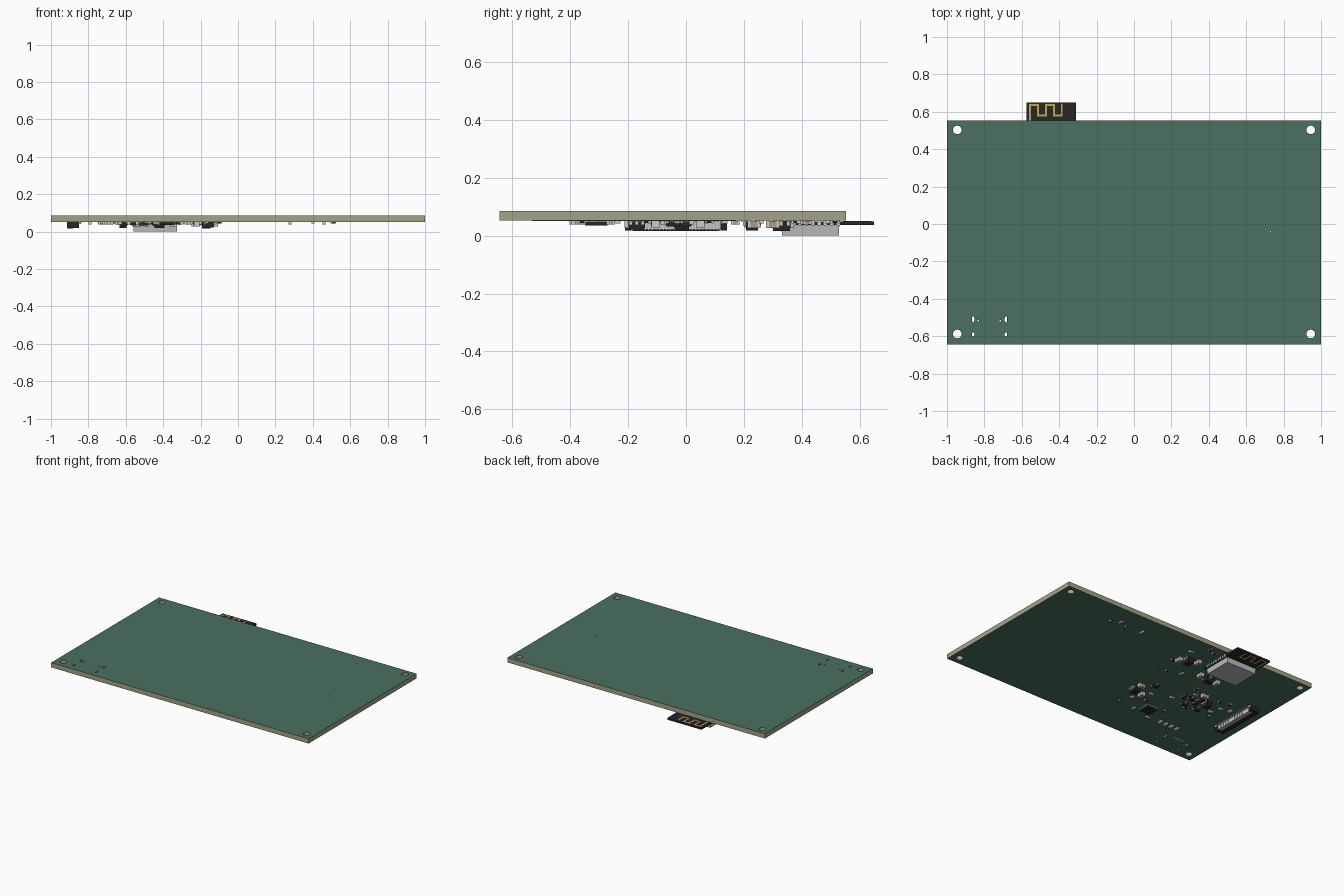
import bpy, bmesh, math
from mathutils import Matrix, Vector

if "Cube" in bpy.data.objects:
    bpy.data.objects.remove(bpy.data.objects["Cube"])

ZB, ZT = 0.052, 0.085          # underside and top of the board
COL = dict(green=(.07, .16, .12), edge=(.36, .37, .25), dark=(.02, .02, .022),
           metal=(.6, .6, .58), tan=(.42, .33, .24), gold=(.55, .4, .09),
           shell=(.5, .5, .5), ink=(.11, .2, .16))
MAT = {}
for key, c in COL.items():
    MAT[key] = bpy.data.materials.new(key)
    MAT[key].diffuse_color = (*c, 1)
KEYS = list(COL)


def finish(name, bm, loc=(0, 0, 0), rot=0):
    bmesh.ops.recalc_face_normals(bm, faces=bm.faces)
    me = bpy.data.meshes.new(name)
    bm.to_mesh(me)
    bm.free()
    for k in KEYS:
        me.materials.append(MAT[k])
    ob = bpy.data.objects.new(name, me)
    ob.location = loc
    ob.rotation_euler.z = math.radians(rot)
    bpy.context.collection.objects.link(ob)
    return ob


def add_box(bm, x, y, z0, z1, sx, sy, mat, taper=1):
    """Box between z0 and z1; taper shrinks the lower face."""
    vs = bmesh.ops.create_cube(bm, size=1)['verts']
    for v in vs:
        k = taper if v.co.z < 0 else 1
        v.co = Vector((x + v.co.x * sx * k, y + v.co.y * sy * k, z1 if v.co.z > 0 else z0))
    for f in {f for v in vs for f in v.link_faces}:
        f.material_index = KEYS.index(mat)


def part(name, boxes, x=0, y=0, rot=0):
    """Underside part: boxes are (x, y, depth from, depth to, sx, sy, material[, taper])."""
    bm = bmesh.new()
    for bx, by, d0, d1, sx, sy, mat, *t in boxes:
        add_box(bm, bx, by, -d1, -d0, sx, sy, mat, *t)
    return finish(name, bm, (x, y, ZB), rot)


# board slab: green faces, pale edge
bm = bmesh.new()
add_box(bm, 0, -.046, ZB, ZT, 2, 1.198, 'edge')
bm.normal_update()
for f in bm.faces:
    if abs(f.normal.z) > .5:
        f.material_index = KEYS.index('green')
board = finish('circuit_board', bm)

# holes: (x, y, radius, slot stretch in y)
holes = [(sx * .945, y, .023, 1) for sx in (-1, 1) for y in (.503, -.588)]
for x in (-.86, -.685):
    holes += [(x, -.51, .007, 2.4), (x, -.59, .007, 1.6)]
holes += [(-.833, -.517, .005, 1), (-.715, -.517, .005, 1), (.6, .455, .003, 1), (.73, -.04, .003, 1)]
bm = bmesh.new()
for x, y, r, s in holes:
    m = Matrix.Translation((x, y, .07)) @ Matrix.Diagonal((1, s, 1, 1))
    bmesh.ops.create_cone(bm, cap_ends=True, segments=24, radius1=r, radius2=r, depth=.1, matrix=m)
for f in bm.faces:
    f.material_index = KEYS.index('edge')
cutter = finish('hole_cutter', bm)
cutter.hide_render = True
mod = board.modifiers.new('holes', 'BOOLEAN')
mod.object, mod.operation, mod.solver = cutter, 'DIFFERENCE', 'EXACT'
bpy.context.view_layer.objects.active = board
bpy.ops.object.modifier_apply(modifier='holes')
bpy.data.objects.remove(cutter)

# printed outline square on the underside
w = .004
part('printed_outline', [(.23, .17, 0, .0006, .62, w, 'ink'), (.23, -.53, 0, .0006, .62, w, 'ink'),
                         (-.08, -.18, 0, .0006, w, .7, 'ink'), (.54, -.18, 0, .0006, w, .7, 'ink'),
                         (-.13, -.2, 0, .0006, .1, w, 'ink'), (-.18, -.24, 0, .0006, w, .08, 'ink')])

# radio module: carrier, shield can, edge pads
mx = -.4425
boxes = [(mx, .4875, .002, .015, .265, .325, 'dark'), (mx, .43, .015, .052, .235, .2, 'shell', .985)]
for i in range(9):
    for s in (-1, 1):
        boxes.append((mx + s * .131, .35 + i * .022, 0, .0165, .008, .012, 'metal'))
part('radio_module', boxes)

# meandering antenna trace on both module faces
xs, hi, lo = [-.556, -.514, -.471, -.428, -.386], .637, .58
pts = [(xs[0], .548)]
for i, x in enumerate(xs):
    a, b = (lo, hi) if i % 2 == 0 else (hi, lo)
    pts += [(x, a), (x, b)] if i else [(x, hi)]
boxes = []
for (x0, y0), (x1, y1) in zip(pts, pts[1:]):
    boxes.append(((x0 + x1) / 2, (y0 + y1) / 2, .0012, .0158,
                  abs(x1 - x0) + .01, abs(y1 - y0) + .01, 'gold'))
part('antenna_trace', boxes)

# edge connector: housing, slot bar, contacts, end blocks
boxes = [(-.883, -.035, .001, .03, .06, .31, 'shell'), (-.897, -.035, .03, .036, .03, .3, 'dark')]
for s in (-1, 1):
    boxes += [(-.882, -.035 + s * .165, 0, .034, .066, .022, 'dark'),
              (-.865, -.035 + s * .165, 0, .012, .05, .018, 'metal')]
for i in range(24):
    y = -.035 + (i - 11.5) * .0125
    boxes += [(-.845, y, 0, .004, .022, .005, 'metal'), (-.855, y, .004, .034, .007, .005, 'metal')]
part('ribbon_connector', boxes)


def chip(name, x, y, rot=0, body='tan', L=.03, W=.016, H=.012):
    e = L * .22
    part(name, [(0, 0, .001, H * .95, L - 2 * e, W * .95, body)] +
         [(s * (L - e) / 2, 0, 0, H, e, W, 'metal') for s in (-1, 1)], x, y, rot)


def leaded(name, x, y, rot=0, L=.05, W=.03, H=.018, left=(0,), right=(-.35, .35), lw=.009):
    """Moulded package with bent leads at given fractions along both long sides."""
    boxes = [(0, 0, .002, H, L, W, 'dark', .9)]
    for s, row in ((1, left), (-1, right)):
        for f in row:
            boxes += [(f * L, s * (W / 2 + .01), 0, .003, lw, .012, 'metal'),
                      (f * L, s * (W / 2 + .004), .003, H * .5, lw, .008, 'metal')]
    part(name, boxes, x, y, rot)


# controller package with leads on four sides
boxes = [(0, 0, .002, .017, .08, .08, 'dark', .95)]
for i in range(8):
    o = (i - 3.5) * .0095
    for s in (-1, 1):
        boxes += [(o, s * .043, 0, .006, .005, .012, 'metal'), (s * .043, o, 0, .006, .012, .005, 'metal')]
part('controller_package', boxes, -.38, -.31)

# tall regulators and their tall capacitors
tri = (-.35, 0, .35)
leaded('regulator_a', -.17, .33, 90, .065, .05, .036, (0,), tri, .012)
leaded('regulator_b', -.42, .228, 0, .06, .045, .034, (0,), tri, .012)
leaded('regulator_c', -.15, -.17, 90, .06, .045, .03, (0,), tri, .012)
leaded('regulator_d', -.615, -.015, 90, .055, .04, .032, (0,), tri, .012)
for i, (x, y, r) in enumerate([(-.235, .35, 90), (-.12, .30, 90), (-.35, .235, 90), (-.49, .225, 90),
                               (-.15, -.105, 0), (-.22, -.19, 90), (-.54, .05, 0)]):
    chip('tall_capacitor_%d' % i, x, y, r, 'tan', .046, .028, .026)

# small transistors
for i, (x, y, r) in enumerate([(-.50, -.03, 0), (-.555, -.05, 90), (-.51, -.11, 0), (-.56, .0, 90),
                               (-.45, -.04, 90), (-.22, -.05, 0), (-.61, -.11, 0)]):
    leaded('transistor_%d' % i, x, y, r, .04, .022, .02)

# small resistors and capacitors
resistors = [(.51, .39, 0), (.40, .38, 90), (-.16, .135, 0), (-.25, .49, 0), (-.2, .515, 90),
             (-.73, -.14, 90), (-.3, -.235, 0), (-.165, -.36, 90), (-.47, -.27, 90), (-.1, .26, 0),
             (-.55, -.15, 0), (-.45, .08, 90), (-.74, .06, 90), (-.67, .05, 0)]
capacitors = [(.46, .42, 90), (.277, .41, 90), (-.12, .42, 0), (-.73, -.015, 0), (-.79, .0, 90),
              (-.2, -.26, 90), (-.3, -.36, 90), (-.44, -.39, 0), (-.49, .02, 0), (-.40, -.10, 0),
              (-.65, -.06, 90), (-.27, -.15, 0), (-.70, -.08, 0), (-.25, .17, 90)]
for i, (x, y, r) in enumerate(resistors):
    chip('resistor_%d' % i, x, y, r, 'dark', H=.009)
for i, (x, y, r) in enumerate(capacitors):
    chip('capacitor_%d' % i, x, y, r, 'tan', H=.014)

# row of status lamps, and a strip of tiny parts near the corner
for i in range(4):
    chip('status_lamp_%d' % i, -.54 - i * .045, -.385, 90, 'shell', .034, .018, .014)
for i in range(4):
    part('solder_pad_%d' % i, [(0, 0, 0, .001, .012, .02, 'metal')], -.80 + i * .02, -.485)

for m in bpy.data.materials:
    if m.users and not m.is_grease_pencil:
        m.use_nodes = True
        m.node_tree.nodes["Principled BSDF"].inputs["Base Color"].default_value = m.diffuse_color
